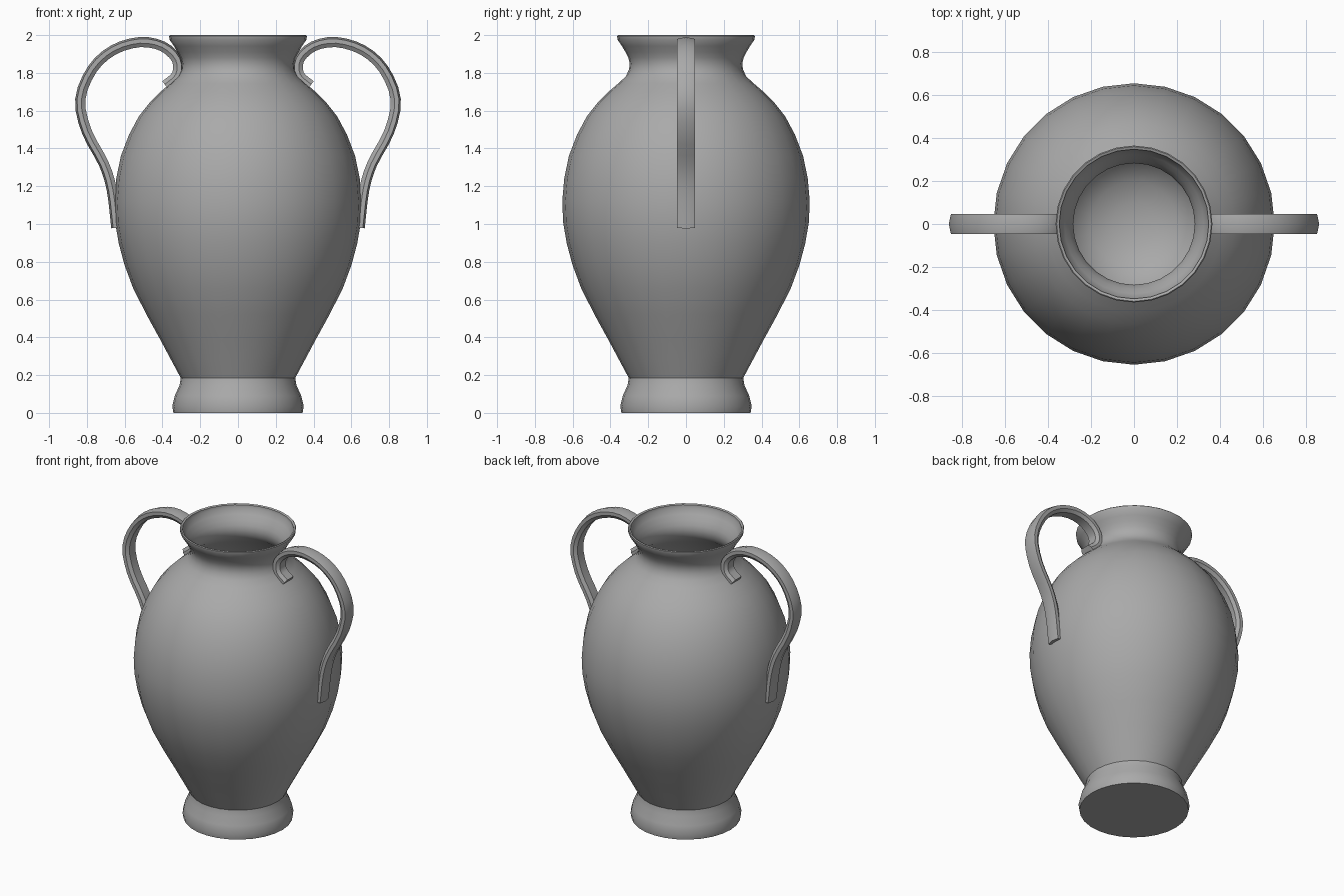
import bpy, bmesh, math
from mathutils import Vector, Matrix

cube = bpy.data.objects.get("Cube")
if cube:
    bpy.data.objects.remove(cube)

SEGMENTS = 28
WALL = 0.015

clay = bpy.data.materials.new("grey_clay")
clay.use_nodes = True
GREY = (0.4, 0.4, 0.4, 1)
clay.diffuse_color = GREY
clay.node_tree.nodes["Principled BSDF"].inputs["Base Color"].default_value = GREY


def finish(name, bm):
    bmesh.ops.recalc_face_normals(bm, faces=bm.faces)
    mesh = bpy.data.meshes.new(name)
    bm.to_mesh(mesh)
    bm.free()
    mesh.materials.append(clay)
    obj = bpy.data.objects.new(name, mesh)
    bpy.context.collection.objects.link(obj)
    bpy.ops.object.select_all(action="DESELECT")
    obj.select_set(True)
    bpy.context.view_layer.objects.active = obj
    bpy.ops.object.shade_smooth_by_angle(angle=math.radians(35))
    return obj


def smooth_path(points, steps):
    """Catmull-Rom curve through 2D points."""
    p = [Vector(q) for q in points]
    p = [2 * p[0] - p[1]] + p + [2 * p[-1] - p[-2]]
    out = []
    for a, b, c, d in zip(p, p[1:], p[2:], p[3:]):
        for i in range(steps):
            t = i / steps
            out.append(0.5 * (2 * b + (c - a) * t + (2 * a - 5 * b + 4 * c - d) * t**2
                              + (3 * b - a - 3 * c + d) * t**3))
    return out + [p[-2]]


# Vase: lathed outer wall, rim, thin inner wall and rounded floor
foot = [(0, 0), (0.342, 0), (0.348, 0.035), (0.335, 0.09), (0.31, 0.145)]
body = smooth_path([(0.303, 0.185), (0.41, 0.385), (0.555, 0.66), (0.632, 0.9),
                    (0.655, 1.12), (0.62, 1.36), (0.525, 1.57), (0.41, 1.7),
                    (0.32, 1.78), (0.298, 1.85), (0.32, 1.91), (0.362, 1.975)], 2)
rim = [(0.365, 1.995), (0.36, 2.0), (0.348, 1.995)]
inner = [(r - WALL, z) for r, z in reversed(body)]
floor = [(0.2, 0.12), (0.1, 0.09), (0, 0.08)]

bm = bmesh.new()
verts = [bm.verts.new((0, r, z)) for r, z in [*foot, *body, *rim, *inner, *floor]]
edges = [bm.edges.new(pair) for pair in zip(verts, verts[1:])]
bmesh.ops.spin(bm, geom=verts + edges, cent=(0, 0, 0), axis=(0, 0, 1),
               angle=math.tau, steps=SEGMENTS)
bmesh.ops.remove_doubles(bm, verts=bm.verts, dist=0.0005)
finish("vase_body", bm)

# Handles: ridged strap swept from the neck, over the shoulder, down to the belly
path = smooth_path([(0.385, 1.735), (0.325, 1.79), (0.325, 1.87), (0.4, 1.94),
                    (0.52, 1.962), (0.66, 1.92), (0.77, 1.82), (0.834, 1.66),
                    (0.8, 1.49), (0.71, 1.32), (0.667, 1.18), (0.643, 0.98)], 3)
# Strap section as (sideways, outward)
section = [(-0.047, 0.018), (0, 0.028), (0.047, 0.018),
           (0.047, -0.005), (0.032, -0.026), (-0.032, -0.026), (-0.047, -0.005)]


def make_handle(name, side):
    bm = bmesh.new()
    rings = []
    for i, p in enumerate(path):
        tangent = (path[min(i + 1, len(path) - 1)] - path[max(i - 1, 0)]).normalized()
        normal = Vector((-tangent.y, tangent.x))
        rings.append([bm.verts.new((side * (p.x + normal.x * out), y, p.y + normal.y * out))
                      for y, out in section])
    n = len(section)
    for a, b in zip(rings, rings[1:]):
        for j in range(n):
            bm.faces.new((a[j], a[(j + 1) % n], b[(j + 1) % n], b[j]))
    bm.faces.new(rings[0])
    bm.faces.new(rings[-1])
    handle = finish(name, bm)
    # Keep the strap's lengthwise corners crisp
    for edge in handle.data.edges:
        a, b = edge.vertices
        if a % n == b % n and a % n != 1:
            edge.use_edge_sharp = True


make_handle("left_handle", 1)
make_handle("right_handle", -1)
